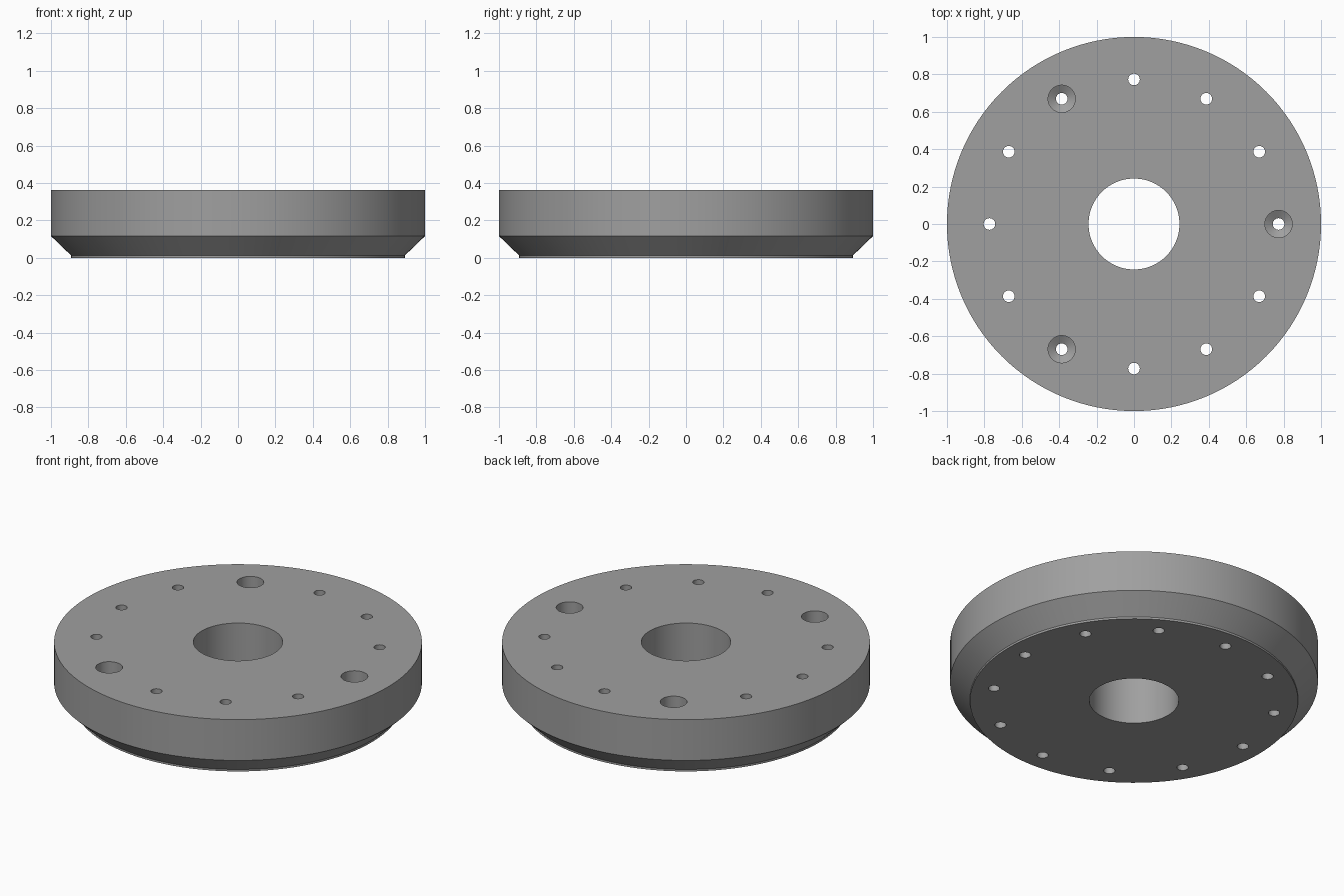
import bpy, math

if "Cube" in bpy.data.objects:
    bpy.data.objects.remove(bpy.data.objects["Cube"])

HEIGHT = 0.361
BOLT_RADIUS = 0.773

grey = bpy.data.materials.new("steel grey")
grey.diffuse_color = (0.35, 0.35, 0.35, 1)
grey.use_nodes = True
grey.node_tree.nodes["Principled BSDF"].inputs["Base Color"].default_value = grey.diffuse_color


def lathe(name, profile, segments, x=0.0, y=0.0):
    """Closed solid turned from (radius, z) points, listed bottom to top."""
    n = segments
    ring = [(math.cos(2 * math.pi * i / n), math.sin(2 * math.pi * i / n)) for i in range(n)]
    verts = [(r * c, r * s, z) for r, z in profile for c, s in ring]
    faces = [tuple(reversed(range(n)))]
    for k in range(len(profile) - 1):
        for i in range(n):
            j = (i + 1) % n
            faces.append((k * n + i, k * n + j, (k + 1) * n + j, (k + 1) * n + i))
    faces.append(tuple(range((len(profile) - 1) * n, len(profile) * n)))
    mesh = bpy.data.meshes.new(name)
    mesh.from_pydata(verts, [], faces)
    mesh.materials.append(grey)
    obj = bpy.data.objects.new(name, mesh)
    obj.location = (x, y, 0)
    bpy.context.collection.objects.link(obj)
    return obj


# Disc with a thin bottom lip and a chamfered lower edge
disc = lathe("flange_disc", [(0.892, 0), (0.892, 0.012), (1, 0.116), (1, HEIGHT)], 128)

# Centre bore
cutters = [lathe("bore_cutter", [(0.243, -0.1), (0.243, HEIGHT + 0.1)], 96)]

# Twelve bolt holes, every fourth one counterbored with a conical seat
for i in range(12):
    a = math.radians(30 * i)
    profile = [(0.031, -0.1), (0.031, HEIGHT + 0.1)]
    if i % 4 == 0:
        profile = [(0.031, -0.1), (0.031, 0.175), (0.073, 0.2), (0.073, HEIGHT + 0.1)]
    cutters.append(lathe("bolt_hole_cutter", profile, 32,
                         BOLT_RADIUS * math.cos(a), BOLT_RADIUS * math.sin(a)))

# Cut all holes, then remove the cutters
for c in cutters:
    mod = disc.modifiers.new("hole", 'BOOLEAN')
    mod.operation = 'DIFFERENCE'
    mod.solver = 'EXACT'
    mod.object = c
bpy.context.view_layer.objects.active = disc
disc.select_set(True)
for mod in list(disc.modifiers):
    bpy.ops.object.modifier_apply(modifier=mod.name)
for c in cutters:
    bpy.data.objects.remove(c, do_unlink=True)

# Smooth walls with crisp edges
bpy.ops.object.shade_smooth_by_angle(angle=math.radians(25))
